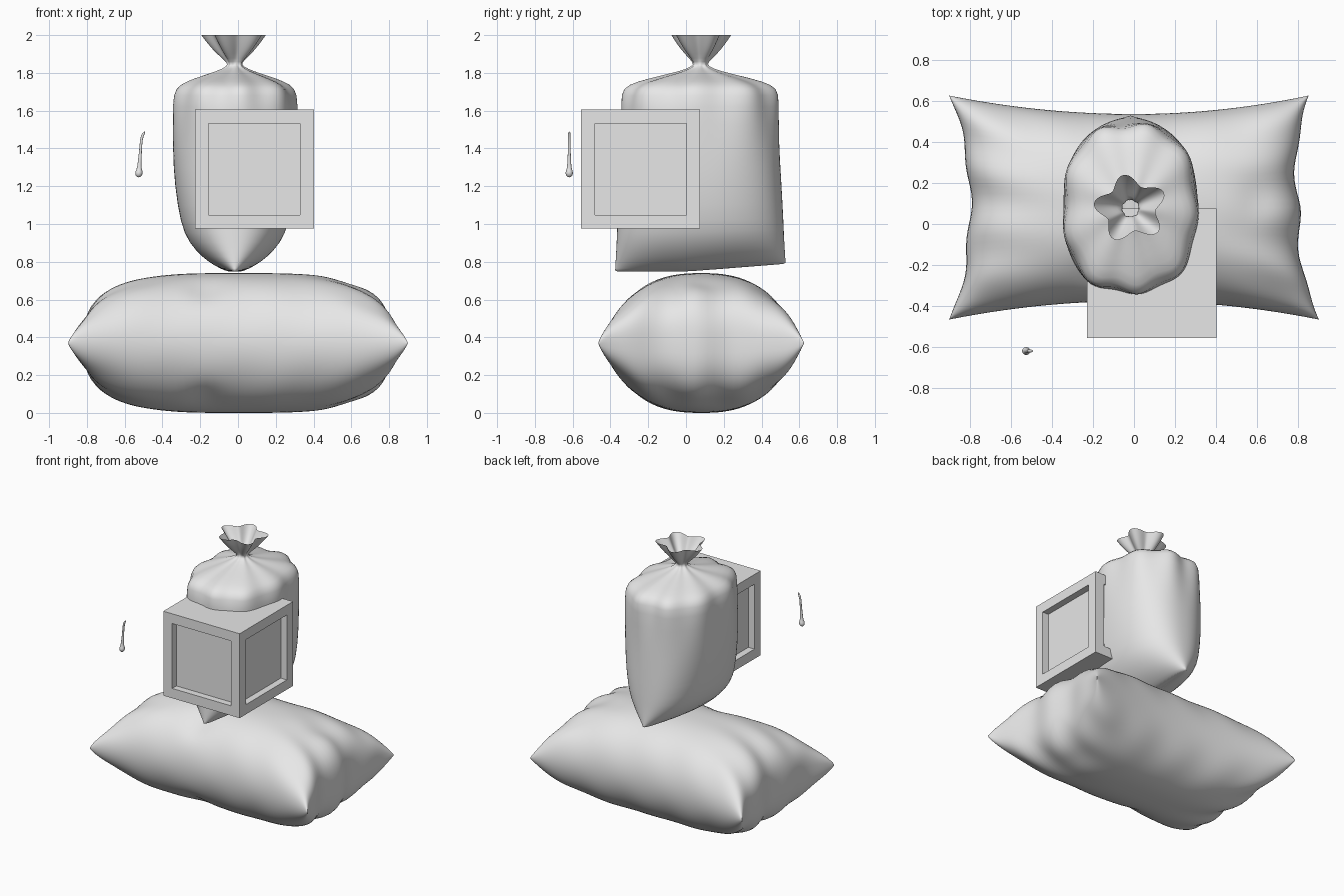
import bpy, bmesh
from math import sin, cos, pi, exp, radians
from mathutils import Vector

cube = bpy.data.objects.get("Cube")
if cube:
    bpy.data.objects.remove(cube, do_unlink=True)

shade = (0.8, 0.8, 0.8, 1)
grey = bpy.data.materials.new("plain grey")
grey.use_nodes = True
grey.diffuse_color = shade
grey.node_tree.nodes["Principled BSDF"].inputs["Base Color"].default_value = shade


def finish(name, bm, smooth=True):
    bmesh.ops.recalc_face_normals(bm, faces=bm.faces)
    for face in bm.faces:
        face.smooth = smooth
    mesh = bpy.data.meshes.new(name)
    bm.to_mesh(mesh)
    bm.free()
    mesh.materials.append(grey)
    part = bpy.data.objects.new(name, mesh)
    bpy.context.collection.objects.link(part)
    return part


def loft(name, rings, point, sides, cap_top):
    """Join rings of points, closing the bottom and optionally the top."""
    bm = bmesh.new()
    rows = [[bm.verts.new(point(*ring, 2 * pi * i / sides)) for i in range(sides)]
            for ring in rings]
    for low, high in zip(rows, rows[1:]):
        for i in range(sides):
            j = (i + 1) % sides
            bm.faces.new((low[i], low[j], high[j], high[i]))
    bm.faces.new(rows[0][::-1])
    if cap_top:
        bm.faces.new(rows[-1])
    part = finish(name, bm)
    subsurf = part.modifiers.new("smooth surface", 'SUBSURF')
    subsurf.levels = subsurf.render_levels = 1


def dent(x, y, centre_x, centre_y, size):
    return exp(-((x - centre_x) ** 2 + (y - centre_y) ** 2) / size ** 2)


# Pillow: two puffed sheets welded along a pinched seam
def pillow_point(u, v, side):
    scallop = 0.012 * sin(9 * v + 2 * u) * (1 - v * v)
    x = u * (0.8 + 0.1 * abs(v) ** 2.5 + scallop)
    y = 0.08 + v * (0.455 + 0.09 * u * u)
    # One back corner is drawn in a little
    x -= 0.05 * max(0, u) * max(0, v)
    puff = max(0, 1 - abs(u) ** 3.5) ** 0.36 * max(0, 1 - abs(v) ** 2.5) ** 0.5
    # Creases run inward from the seam, with two soft dents
    crease = sin(13 * v + 3 * u) * u ** 4 + 0.7 * sin(15 * u + 2 * v) * v ** 4
    puff *= 1 + 0.06 * crease
    puff *= 1 - 0.1 * dent(x, y, -0.17, -0.25, 0.1) - 0.05 * dent(x, y, 0.6, 0.1, 0.1)
    return (x, y, 0.37 + side * 0.37 * puff)


columns, lines = 64, 48
bm = bmesh.new()
for side in (1, -1):
    grid = [[bm.verts.new(pillow_point(-cos(pi * i / columns), -cos(pi * j / lines), side))
             for j in range(lines + 1)] for i in range(columns + 1)]
    for left, right in zip(grid, grid[1:]):
        for j in range(lines):
            bm.faces.new((left[j], right[j], right[j + 1], left[j + 1]))
bmesh.ops.remove_doubles(bm, verts=bm.verts, dist=0.0005)
finish("pillow", bm)


# Tied sack: flat bottom seam, oval body, gathered neck, ruffled mouth
def sack_point(z, half_width, half_depth, angle):
    c, s = cos(angle), sin(angle)
    # Wide rings are squarer than narrow ones
    power = 2 + 1.3 * half_width
    reach = (abs(c) ** power + abs(s) ** power) ** (-1 / power)
    neck = 1.84
    if z < neck:
        reach *= 1 + 0.09 * max(0, (z - 1.4) / (neck - 1.4)) ** 2 * cos(9 * angle + 0.6)
    else:
        reach *= 1 + 0.2 * min(1, (z - neck) / 0.05) * cos(5 * (angle - radians(100)))
    x = -0.017 + reach * half_width * c
    y = 0.076 + reach * half_depth * s
    # The bottom seam lifts slightly towards the back
    z += 0.08 * max(0, y) * max(0, 1 - (z - 0.74) / 0.4)
    return (x, y, z)


# Height, half width, half depth
sack_rings = [
    (0.745, 0.01, 0.452), (0.75, 0.05, 0.452), (0.78, 0.11, 0.45), (0.82, 0.17, 0.448),
    (0.9, 0.245, 0.443), (1, 0.287, 0.44), (1.2, 0.318, 0.43), (1.4, 0.33, 0.418),
    (1.65, 0.328, 0.41), (1.72, 0.308, 0.4), (1.755, 0.25, 0.32), (1.785, 0.165, 0.2),
    (1.81, 0.09, 0.1), (1.835, 0.038, 0.038), (1.855, 0.038, 0.038),
    (1.9, 0.08, 0.075), (1.95, 0.118, 0.11), (2, 0.15, 0.138),
]
loft("tied_sack", sack_rings, sack_point, 60, False)

# Crate: cube with a recessed panel on each upright face
bm = bmesh.new()
bmesh.ops.create_cube(bm, size=0.63)
bmesh.ops.translate(bm, verts=bm.verts, vec=Vector((0.087, -0.24, 1.29)))
bm.normal_update()
for face in [f for f in bm.faces if abs(f.normal.z) < 0.5]:
    inward = face.normal * -0.05
    bmesh.ops.inset_region(bm, faces=[face], thickness=0.103)
    panel = bmesh.ops.extrude_discrete_faces(bm, faces=[face])["faces"][0]
    bmesh.ops.translate(bm, verts=panel.verts, vec=inward)
finish("crate", bm, smooth=False)


# Small pin: round bulb below a thin stem that hooks over at the tip
def pin_point(z, radius, angle):
    lean = 0.07 * (z - 1.25) + 0.5 * max(0, z - 1.46)
    return (radius * cos(angle) + lean - 0.526, radius * sin(angle) - 0.618, z)


pin_rings = [
    (1.247, 0.006), (1.253, 0.015), (1.266, 0.021), (1.28, 0.019), (1.295, 0.012),
    (1.33, 0.01), (1.39, 0.007), (1.45, 0.007), (1.475, 0.008), (1.49, 0.004),
]
loft("small_pin", pin_rings, pin_point, 14, True)
